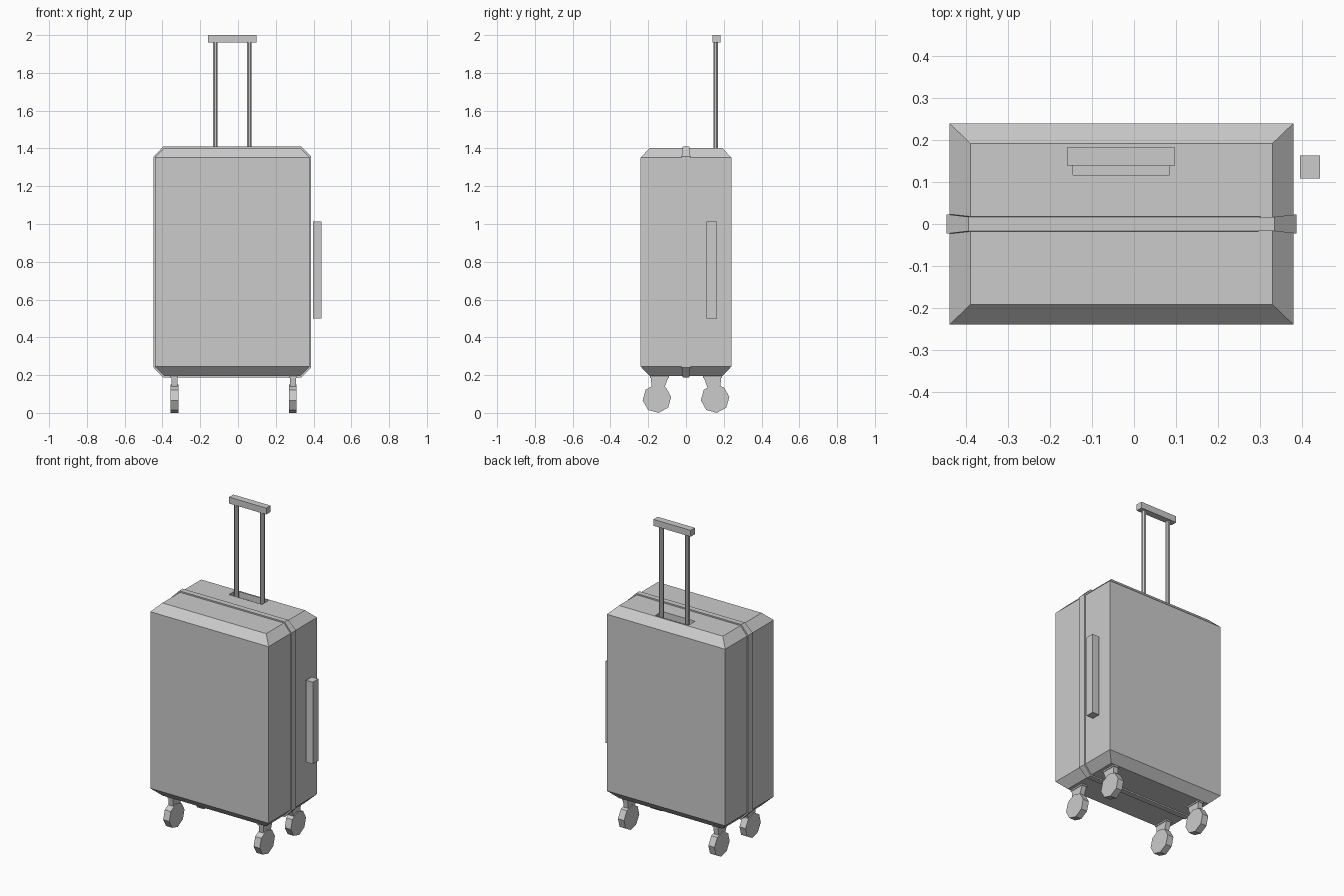
import bpy, bmesh, math
from mathutils import Matrix

if "Cube" in bpy.data.objects:
    bpy.data.objects.remove(bpy.data.objects["Cube"])

CX = -0.03  # middle of the case body


def add_object(name, bm):
    bmesh.ops.recalc_face_normals(bm, faces=bm.faces)
    mesh = bpy.data.meshes.new(name)
    bm.to_mesh(mesh)
    bm.free()
    ob = bpy.data.objects.new(name, mesh)
    bpy.context.collection.objects.link(ob)
    return ob


def box(name, lo, hi):
    bm = bmesh.new()
    bmesh.ops.create_cube(bm, size=1)
    for v in bm.verts:
        v.co = [lo[i] if v.co[i] < 0 else hi[i] for i in range(3)]
    return add_object(name, bm)


def loft(name, rings):
    """Closed solid through rings of equal point count."""
    bm = bmesh.new()
    loops = [[bm.verts.new(p) for p in ring] for ring in rings]
    n = len(loops[0])
    for a, b in zip(loops, loops[1:]):
        for i in range(n):
            j = (i + 1) % n
            bm.faces.new((a[i], a[j], b[j], b[i]))
    bm.faces.new(loops[0])
    bm.faces.new(loops[-1])
    return add_object(name, bm)


def rect(hx, hy, z):
    return [(CX + sx * hx, sy * hy, z) for sx, sy in ((-1, -1), (1, -1), (1, 1), (-1, 1))]


def prism(name, sides, radius, depth, matrix):
    bm = bmesh.new()
    bmesh.ops.create_cone(bm, cap_ends=True, segments=sides, radius1=radius,
                          radius2=radius, depth=depth, matrix=matrix)
    return add_object(name, bm)


# Case shell with sloped top and bottom rims
shell = loft("case_shell", [rect(0.36, 0.192, 0.195), rect(0.41, 0.24, 0.245),
                            rect(0.41, 0.24, 1.352), rect(0.36, 0.192, 1.402)])

# Recess for the pull handle
cutter = box("recess_cutter", (-0.145, 0.117, 1.365), (0.085, 0.183, 1.45))
cutter.hide_render = True
cutter.hide_viewport = True
cut = shell.modifiers.new("recess", 'BOOLEAN')
cut.operation = 'DIFFERENCE'
cut.solver = 'EXACT'
cut.object = cutter

# Raised seam band around the case, narrower along top and bottom
outline = [(0.365, 0.187, 0.017), (0.417, 0.24, 0.023),
           (0.417, 1.357, 0.023), (0.365, 1.41, 0.017)]
path = [(CX + x, z, w) for x, z, w in outline]
path += [(CX - x, z, w) for x, z, w in reversed(outline)]
loft("seam_band", [[(x, s * w, z) for x, z, w in path] for s in (-1, 1)])

# Pull handle
for i, x in enumerate((-0.12, 0.06)):
    prism(f"handle_rod_{i + 1}", 8, 0.0135, 0.605, Matrix.Translation((x, 0.157, 1.6675))
          @ Matrix.Rotation(math.pi / 8, 4, 'Z'))
box("handle_grip", (-0.16, 0.14, 1.96), (0.098, 0.182, 2.0))

# Side carry handle
box("side_handle", (0.396, 0.108, 0.5), (0.443, 0.163, 1.013))

# Casters: mounting plate, tapered fork and octagonal wheel
for side, x in (("left", -0.337), ("right", 0.29)):
    for end, s in (("front", -1), ("back", 1)):
        tag = f"{end}_{side}"
        ya, yb = sorted((s * 0.09, s * 0.19))
        box(f"caster_plate_{tag}", (x - 0.02, ya, 0.186), (x + 0.02, yb, 0.2))
        prof = [(0.093, 0.19), (0.187, 0.19), (0.18, 0.13), (0.16, 0.09), (0.125, 0.09), (0.115, 0.13)]
        loft(f"caster_fork_{tag}", [[(x + d, s * y, z) for y, z in prof]
                                    for d in (-0.016, 0.016)])
        prism(f"wheel_{tag}", 8, 0.076, 0.042,
              Matrix.Translation((x, s * 0.154, 0.0755)) @ Matrix.Rotation(math.pi / 2, 4, 'Y')
              @ Matrix.Rotation(0.12, 4, 'Z'))
